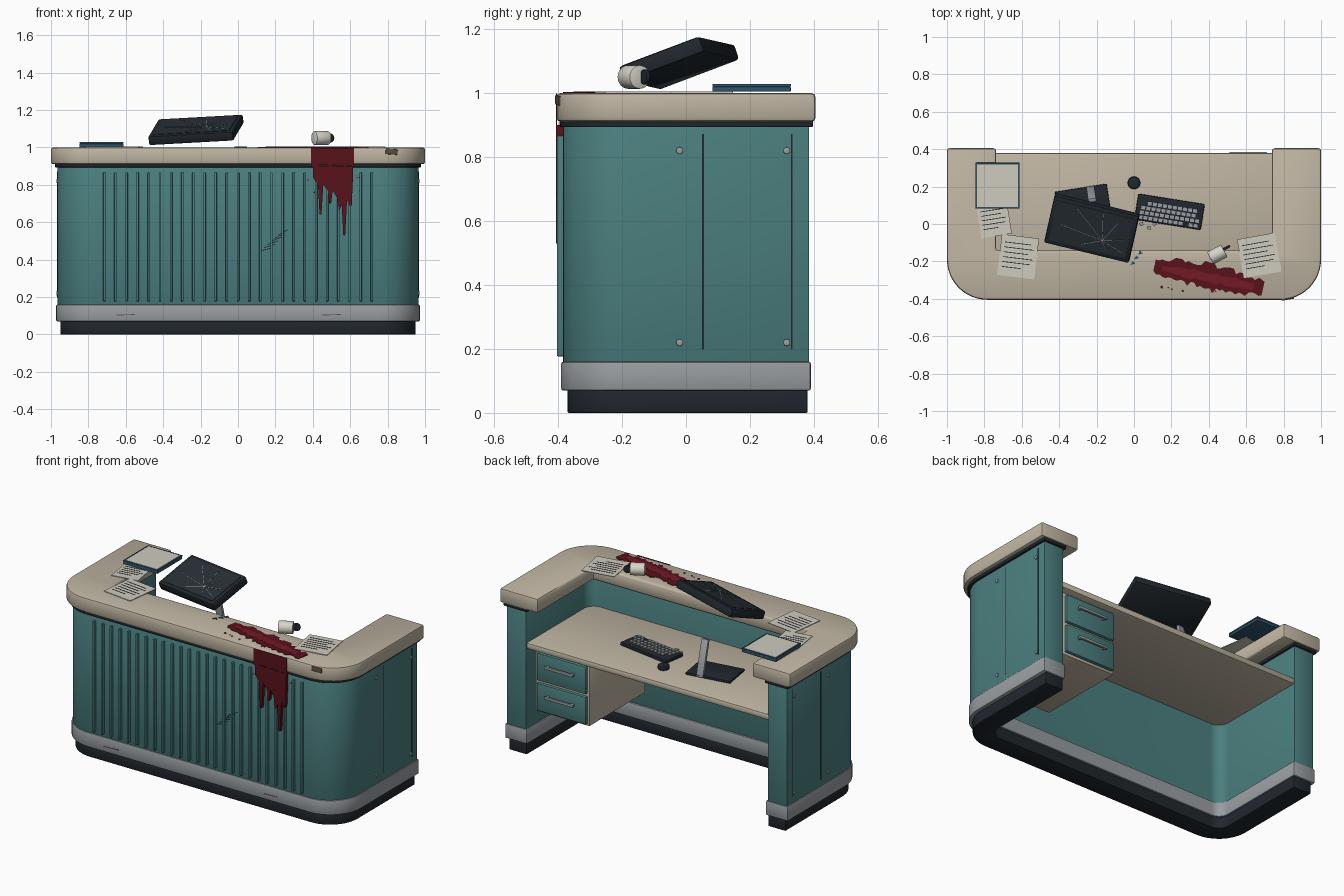
import bpy, bmesh, random
from math import radians, pi, sin, cos
from mathutils import Matrix, Vector, Euler

if "Cube" in bpy.data.objects:
    bpy.data.objects.remove(bpy.data.objects["Cube"])

random.seed(4)

def material(name, rgb):
    m = bpy.data.materials.new(name)
    m.diffuse_color = (*rgb, 1)
    m.use_nodes = True
    m.node_tree.nodes["Principled BSDF"].inputs["Base Color"].default_value = m.diffuse_color
    return m

TEAL = material("teal_paint", (.07, .21, .21))
BEIGE = material("beige_laminate", (.52, .46, .36))
DARK = material("dark_plastic", (.014, .02, .027))
SCREEN = material("screen_glass", (.02, .028, .036))
GREY = material("brushed_metal", (.32, .34, .36))
PAPER = material("paper", (.62, .60, .52))
BLUE = material("blue_cover", (.03, .09, .15))
BLOOD = material("red_stain", (.10, .006, .012))
BLOOD2 = material("red_stain_light", (.17, .01, .018))
BROWN = material("chipped_core", (.12, .08, .05))
CUP = material("cup_cream", (.68, .66, .58))

def place(x, y, z, rz=0):
    return Matrix.Translation((x, y, z)) @ Matrix.Rotation(radians(rz), 4, 'Z')

def finish(name, bm, mat, bevel=0, frame=Matrix(), segments=2):
    bmesh.ops.recalc_face_normals(bm, faces=bm.faces[:])
    if bevel:
        edges = [e for e in bm.edges if e.is_manifold and e.calc_face_angle() > .6]
        bmesh.ops.bevel(bm, geom=edges, offset=bevel, segments=segments, profile=.5,
                        affect='EDGES', clamp_overlap=True)
    bm.transform(frame)
    me = bpy.data.meshes.new(name)
    bm.to_mesh(me)
    bm.free()
    me.materials.append(mat)
    ob = bpy.data.objects.new(name, me)
    bpy.context.collection.objects.link(ob)
    bpy.ops.object.select_all(action='DESELECT')
    ob.select_set(True)
    bpy.context.view_layer.objects.active = ob
    bpy.ops.object.shade_smooth_by_angle(angle=radians(35))
    return ob

def boxes(name, items, mat, bevel=0, frame=Matrix()):
    """items: (size, location, optional euler in degrees)"""
    bm = bmesh.new()
    for size, loc, *rot in items:
        e = Euler([radians(a) for a in (rot[0] if rot else (0, 0, 0))])
        m = Matrix.Translation(loc) @ e.to_matrix().to_4x4() @ Matrix.Diagonal((*size, 1))
        bmesh.ops.create_cube(bm, size=1, matrix=m)
    return finish(name, bm, mat, bevel, frame)

def cylinders(name, items, mat, bevel=0, sides=24):
    """items: (radius, depth, location, axis)"""
    bm = bmesh.new()
    for r, d, loc, axis in items:
        m = Matrix.Translation(loc) @ Vector(axis).to_track_quat('Z', 'Y').to_matrix().to_4x4()
        bmesh.ops.create_cone(bm, cap_ends=True, segments=sides, radius1=r, radius2=r, depth=d, matrix=m)
    return finish(name, bm, mat, bevel)

def prisms(name, outlines, depth, mat, bevel=0, frame=Matrix()):
    """extrude flat outlines along local z"""
    bm = bmesh.new()
    for pts in outlines:
        f = bm.faces.new([bm.verts.new((x, y, 0)) for x, y in pts])
        new = bmesh.ops.extrude_face_region(bm, geom=[f])['geom']
        bmesh.ops.translate(bm, vec=(0, 0, depth), verts=[v for v in new if isinstance(v, bmesh.types.BMVert)])
    return finish(name, bm, mat, bevel, frame)

def u_half(hx, yf, yb, r):
    """right half of a U path, front to back"""
    if r <= 0:
        return [(hx, yf), (hx, yb)]
    n = 12
    arc = [(hx - r + r * sin(i * pi / 2 / n), yf + r - r * cos(i * pi / 2 / n)) for i in range(n + 1)]
    return arc + [(hx, yb)]

def u_prism(name, hx, yf, yb, r, arm, front, inner_r, z0, z1, mat, bevel):
    out = u_half(hx, yf, yb, r)
    inn = u_half(hx - arm, yf + front, yb, inner_r)
    pts = [(-x, y) for x, y in out[::-1]] + out + inn[::-1] + [(-x, y) for x, y in inn]
    return prisms(name, [pts], z1 - z0, mat, bevel, place(0, 0, z0))

# U-shaped counter body
u_prism("plinth", .95, -.37, .38, .19, .12, .12, .07, 0, .075, DARK, .004)
u_prism("kick_band", .972, -.39, .39, .21, .15, .15, .06, .07, .16, GREY, .006)
u_prism("counter_body", .965, -.385, .385, .205, .135, .135, .07, .155, .90, TEAL, .004)
u_prism("shadow_trim", .978, -.395, .397, .21, .16, .16, .05, .893, .915, DARK, .004)
u_prism("counter_top", 1, -.405, .405, .215, .262, .262, 0, .91, 1, BEIGE, .013)

# front ribs, side seams and screws
boxes("front_ribs", [((.013, .026, .69), (-.715 + i * .0596, -.391, .522)) for i in range(25)], TEAL, .004)
boxes("side_seams", [((.004, .005, .675), (s * .965, y, .535)) for s in (-1, 1) for y in (.053, .33)], DARK)
cylinders("side_screws", [(.011, .012, (s * .965, y, z), (1, 0, 0)) for s in (-1, 1)
                          for y in (-.02, .315) for z in (.22, .82)], GREY, .002, 16)
boxes("body_scratches", [((.06, .003, .004), (.15 + i * .018, -.386, .455 + i * .018), (0, -14 - 3 * i, 0))
                         for i in range(6)], DARK)
boxes("band_scratches", [((.10, .003, .004), (x, -.39, .105), (0, -2, 0)) for x in (-.6, .5)], BROWN)
boxes("counter_chip", [((.065, .03, .03), (.82, -.390, .977), (0, 4, 9))], BROWN, .004)

# work desk and drawer cabinet
boxes("work_surface", [((1.68, .64, .04), (0, .06, .675))], BEIGE, .012)
boxes("drawer_cabinet", [((.37, .55, .39), (.615, .06, .46))], BEIGE, .004)
boxes("drawer_fronts", [((.34, .025, .172), (.61, .345, z)) for z in (.365, .553)], TEAL, .008)
boxes("drawer_handles", [((.20, .014, .016), (.61, .378, z)) for z in (.385, .573)] +
      [((.014, .03, .014), (.61 + s * .085, .365, z)) for s in (-1, 1) for z in (.385, .573)], GREY, .003)

# keyboard, mouse and monitor stand on the desk
kb = place(.19, .065, .695, -9)
boxes("keyboard", [((.36, .14, .022), (0, 0, .011))], DARK, .006, kb)
boxes("keys", [((.021, .018, .009), (-.15 + c * .0272 + r * .004, -.052 + r * .026, .025))
               for r in range(4) for c in range(12) if (r, c) not in ((0, 9), (2, 11), (3, 0), (3, 11))],
      GREY, 0, kb)
boxes("loose_keys", [((.02, .018, .01), (x, y, .70), (0, 0, a))
                     for x, y, a in ((.04, .0, 20), (.08, -.02, -15), (.11, .0, 40))], GREY)
cylinders("mouse", [(.034, .028, (0, .22, .708), (0, 0, 1))], DARK, .009)
boxes("stand_base", [((.28, .19, .016), (0, 0, .008))], DARK, .005, place(-.27, .10, .695, 9))
boxes("stand_post", [((.045, .022, .22), (-.228, .16, .80), (18, 0, 8))], GREY, .005)

# toppled monitor lying on the counter
u = Vector((.45, -.11, .025)).normalized()
n = u.cross(Vector((.06, .25, .095))).normalized()
v = n.cross(u)
mon = Matrix((u, v, n)).transposed().to_4x4()
mon.translation = Vector((-.228, -.03, 1.118)) - n * .026
boxes("monitor", [((.466, .276, .052), (0, 0, 0))], DARK, .01, mon)
boxes("monitor_screen", [((.42, .23, .004), (0, 0, .026))], SCREEN, 0, mon)
cracks = []
for deg, length in ((15, .12), (62, .13), (100, .15), (140, .22), (172, .24), (205, .12), (300, .06), (340, .12)):
    a = radians(deg)
    cracks.append(((length, .0022, .002), (.07 + cos(a) * length / 2, -.045 + sin(a) * length / 2, .0285), (0, 0, deg)))
boxes("screen_cracks", cracks, GREY, 0, mon)
prisms("glass_shards", [[(x, y), (x + .028, y + .008), (x + .012, y + .022)]
                        for x, y in ((-.02, -.22), (.02, -.165), (.0, -.19))], .004, BLUE, 0, place(0, 0, 1))

# loose sheets with ruled marks
for i, (x, y, w, h, rz) in enumerate(((-.62, -.175, .20, .22, -7), (-.75, .035, .165, .20, 9), (.67, -.168, .205, .21, 10))):
    f = place(x, y, 1, rz)
    boxes(f"paper_{i + 1}", [((w, h, .004), (0, 0, .002))], PAPER, 0, f)
    boxes(f"paper_marks_{i + 1}", [((w * k, .004, .002), (-w * (.8 - k) / 2, h * (.32 - r * .12), .0042))
                                   for r, k in enumerate((.7, .8, .65, .8, .75, .5))], DARK, 0, f)

# folder stack
boxes("folder", [((.235, .245, .016), (-.73, .205, 1.012))], BLUE, .003)
boxes("folder_pages", [((.218, .228, .008), (-.73, .205, 1.024))], PAPER)
boxes("folder_rim", [((.235, .006, .008), (-.73, .205 + s * .119, 1.024)) for s in (-1, 1)] +
      [((.006, .245, .008), (-.73 + s * .1145, .205, 1.024)) for s in (-1, 1)], BLUE)

# tipped cup with its dark handle
axis = Vector((.87, .45, 0)).normalized()
cylinders("cup", [(.037, .085, (.445, -.163, 1.05), axis)], CUP, .004)
cylinders("cup_handle", [(.024, .014, (.492, -.128, 1.05), (.45, -.87, 0))], DARK, .004)

# red stain on the counter top
def streak(x0, y0, x1, y1, width, steps):
    d = Vector((x1 - x0, y1 - y0))
    side = Vector((-d.y, d.x)).normalized()
    rows = []
    for s in (1, -1):
        row = []
        for i in range(steps + 1):
            t = i / steps
            w = width * (.55 + .45 * sin(pi * t)) * random.uniform(.65, 1.15)
            row.append(Vector((x0, y0)) + d * t + side * s * w)
        rows.append(row)
    return [tuple(p) for p in rows[0] + rows[1][::-1]]

def spots(count, x0, x1, y0, y1):
    out = []
    for _ in range(count):
        cx, cy, r = random.uniform(x0, x1), random.uniform(y0, y1), random.uniform(.003, .008)
        out.append([(cx + r * cos(k * pi / 4), cy + r * sin(k * pi / 4)) for k in range(8)])
    return out

prisms("stain_top", [streak(.11, -.22, .69, -.345, .072, 34)] + spots(8, .1, .45, -.36, -.3),
       .003, BLOOD, 0, place(0, 0, 1))
prisms("stain_top_light", [streak(.15, -.235, .64, -.335, .03, 24)], .002, BLOOD2, 0, place(0, 0, 1.002))

# red stain running down the front
upright = Matrix.Rotation(pi / 2, 4, 'X')
edge = [(.39 + i * .0164, .91 + random.uniform(-.02, .0)) for i in range(15)]
prisms("stain_edge", [[(.39, .998)] + edge + [(.62, .998)]], .003, BLOOD, 0,
       Matrix.Translation((0, -.404, 0)) @ upright)
drips = [(.40, .90), (.40, .84), (.428, .80), (.436, .64), (.446, .64), (.456, .80), (.48, .77), (.488, .70),
         (.498, .70), (.506, .77), (.53, .73), (.54, .66), (.555, .69), (.563, .53), (.573, .53), (.583, .72),
         (.60, .68), (.608, .69), (.615, .85), (.615, .90)]
prisms("stain_drips", [drips], .022, BLOOD, 0, Matrix.Translation((0, -.384, 0)) @ upright)
prisms("stain_spots", spots(6, .36, .66, .6, .85), .004, BLOOD, 0, Matrix.Translation((0, -.384, 0)) @ upright)
